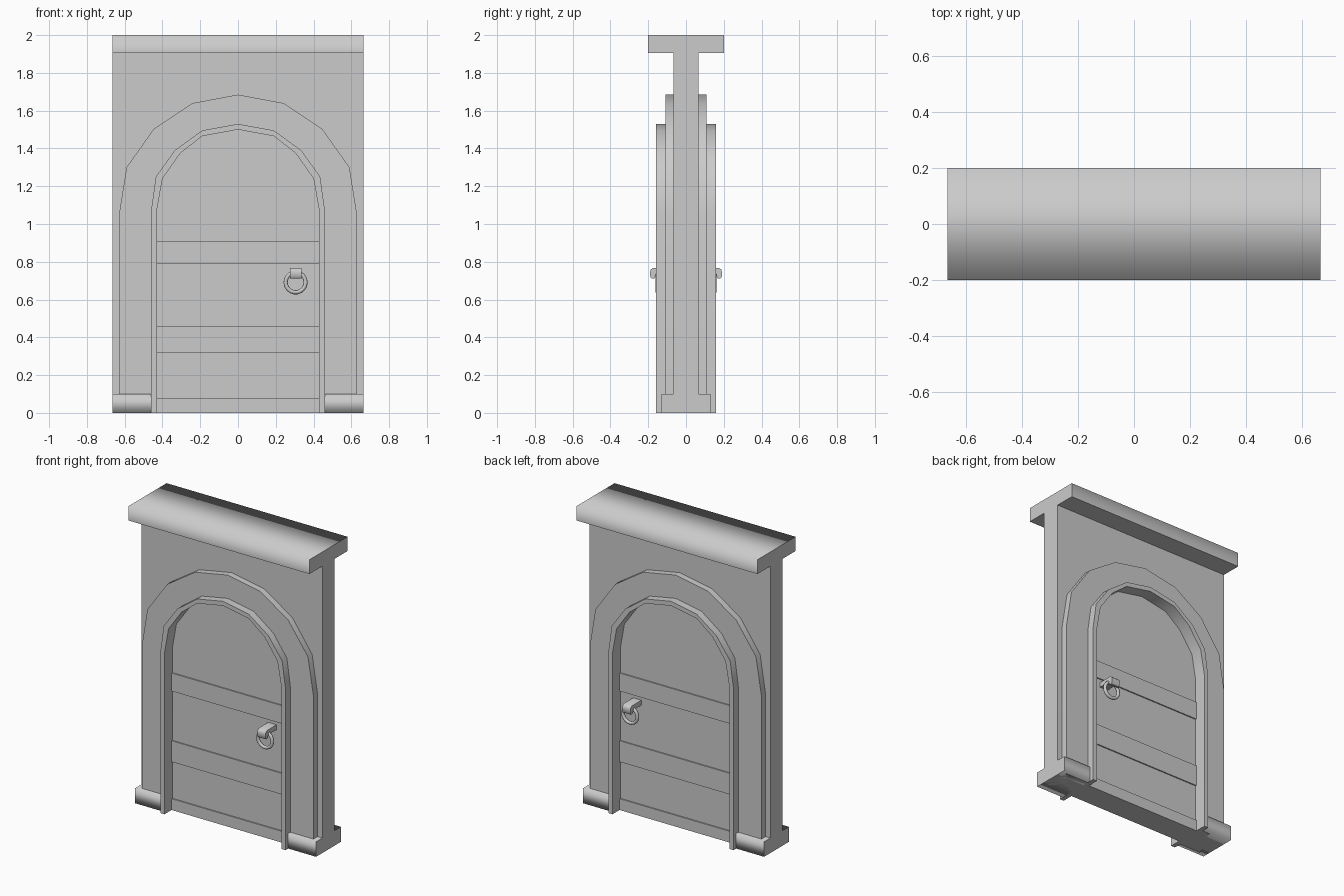
import bpy, bmesh, math

if "Cube" in bpy.data.objects:
    bpy.data.objects.remove(bpy.data.objects["Cube"])

def finish(name, bm, angle=None):
    bmesh.ops.recalc_face_normals(bm, faces=bm.faces)
    me = bpy.data.meshes.new(name)
    bm.to_mesh(me)
    bm.free()
    ob = bpy.data.objects.new(name, me)
    bpy.context.collection.objects.link(ob)
    if angle:
        bpy.ops.object.select_all(action='DESELECT')
        ob.select_set(True)
        bpy.context.view_layer.objects.active = ob
        bpy.ops.object.shade_smooth_by_angle(angle=math.radians(angle))
    return ob

def prism(name, loop, shift, angle=None):
    """Closed 3D outline extruded along shift."""
    bm = bmesh.new()
    f = bm.faces.new([bm.verts.new(p) for p in loop])
    r = bmesh.ops.extrude_face_region(bm, geom=[f])
    bmesh.ops.translate(bm, vec=shift, verts=[v for v in r['geom'] if isinstance(v, bmesh.types.BMVert)])
    return finish(name, bm, angle)

def box(name, x0, x1, y, z0, z1):
    return prism(name, [(x0, -y, z0), (x1, -y, z0), (x1, -y, z1), (x0, -y, z1)], (0, 2 * y, 0))

def soften(ob, flat_bottom):
    """Smooth around the x axis, keeping end caps (and maybe underside) crisp."""
    for p in ob.data.polygons:
        n = p.normal
        p.use_smooth = True
        if abs(n.x) > 0.9 or (flat_bottom and n.z < -0.9):
            for e in ob.data.edges:
                if e.key in p.edge_keys:
                    e.use_edge_sharp = True

def mirror(ob, axis):
    m = ob.modifiers.new("mirror", 'MIRROR')
    m.use_axis = [i == axis for i in range(3)]

def full(half):
    """Right half of an arch, foot to crown, completed to both feet."""
    return half + [(-x, z) for x, z in half[-2::-1]]

def arch_ring(name, outer, inner, y):
    loop = full(outer) + full(inner)[::-1]
    bm = bmesh.new()
    n = len(loop) // 2
    o, i = full(outer), full(inner)
    rows = [[bm.verts.new((x, s * y, z)) for x, z in pts]
            for pts, s in ((o, -1), (o, 1), (i, 1), (i, -1))]
    for r in range(4):
        a, b = rows[r], rows[(r + 1) % 4]
        for k in range(n - 1):
            bm.faces.new((a[k], a[k + 1], b[k + 1], b[k]))
    for k in (0, n - 1):
        bm.faces.new([row[k] for row in rows])
    return finish(name, bm, 40)

# Arch outlines (x, z)
surround = [(.63, 0), (.63, 1.05), (.59, 1.30), (.445, 1.505), (.24, 1.64), (0, 1.685)]
frame_out = [(.46, 0), (.46, 1.07), (.435, 1.25), (.335, 1.39), (.19, 1.495), (0, 1.53)]
frame_in = [(.43, 0), (.43, 1.07), (.40, 1.24), (.305, 1.375), (.19, 1.465), (0, 1.50)]

# Wall, lintel and plinths
box("wall", -.665, .665, .065, 0, 1.91)
soften(box("lintel", -.665, .665, .2, 1.905, 2), True)
plinth = box("plinth", .46, .665, .13, 0, .1)
soften(plinth, False)
mirror(plinth, 0)

# Arched surround and door frame, both showing on front and back
arch_ring("arch_surround", surround, frame_out, .108)
arch_ring("door_frame", frame_out, frame_in, .158)

# Door leaf with raised horizontal bands
prism("door", [(x, -.075, z) for x, z in full(frame_in)], (0, .15, 0))
for name, z0, z1 in (("bottom_band", 0, .075), ("lower_band", .32, .46), ("upper_band", .79, .91)):
    box(name, -.43, .43, .083, z0, z1)

# Hooked bracket, front and back
hook = [(-.07, .768), (-.175, .768), (-.187, .758), (-.19, .745), (-.19, .722), (-.182, .712),
        (-.168, .712), (-.162, .725), (-.15, .735), (-.07, .735)]
mirror(prism("handle_bracket", [(.275, y, z) for y, z in hook], (.06, 0, 0), 50), 1)

# Ring handle, front and back
R, r, N, M = .053, .011, 18, 8
bm = bmesh.new()
grid = []
for a in range(N):
    t = 2 * math.pi * a / N
    row = []
    for b in range(M):
        u = 2 * math.pi * b / M
        d = R + r * math.cos(u)
        row.append(bm.verts.new((.305 + d * math.cos(t), -.15 + r * math.sin(u), .691 + d * math.sin(t))))
    grid.append(row)
for a in range(N):
    for b in range(M):
        c, d = (a + 1) % N, (b + 1) % M
        bm.faces.new((grid[a][b], grid[c][b], grid[c][d], grid[a][d]))
mirror(finish("handle_ring", bm, 60), 1)
